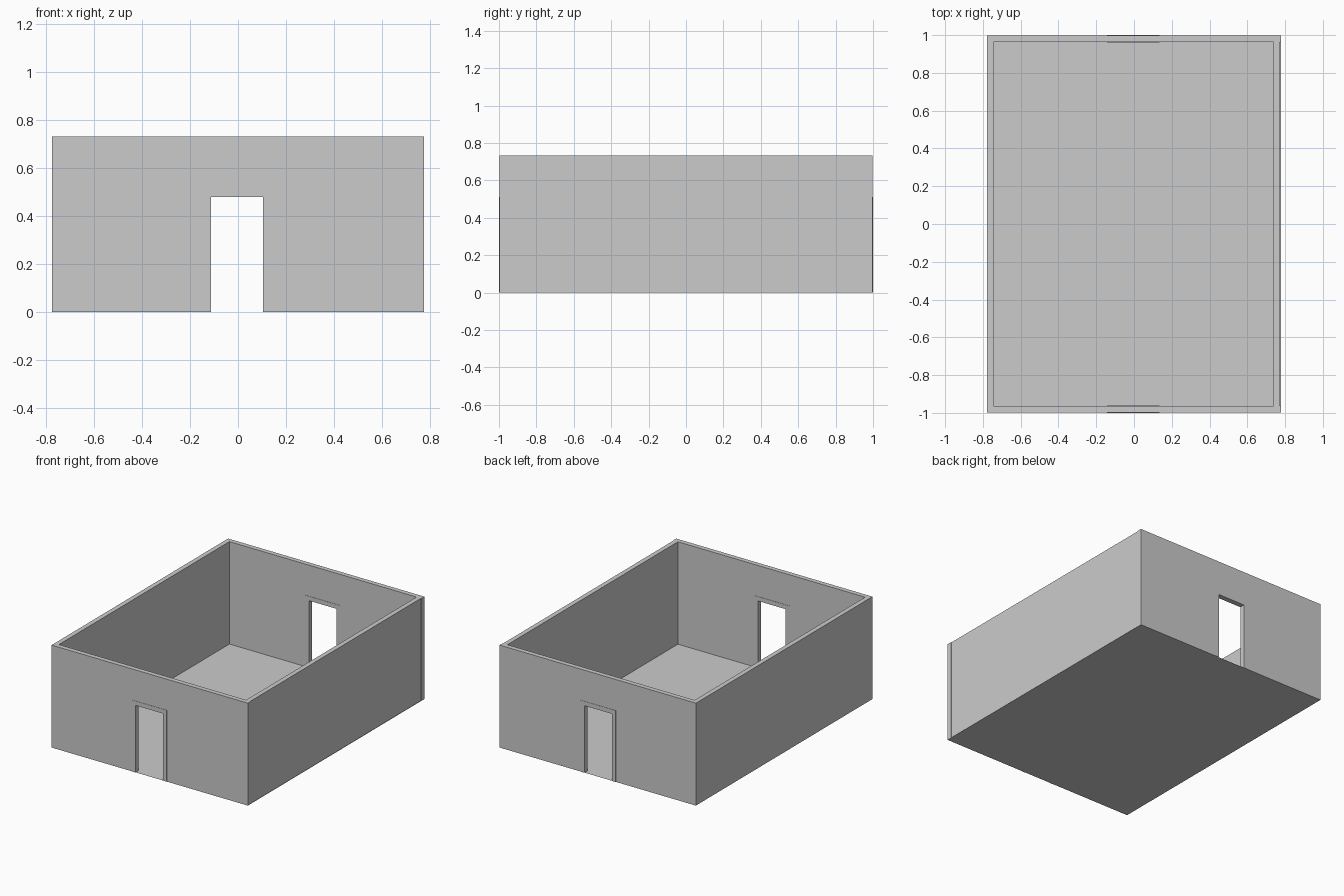
import bpy
import bmesh
from mathutils import Vector

if "Cube" in bpy.data.objects:
    bpy.data.objects.remove(bpy.data.objects["Cube"])

HALF_X, HALF_Y, HEIGHT = 0.777, 0.998, 0.733
THICK = 0.034
DOOR_X, DOOR_W, DOOR_H = -0.004, 0.109, 0.48   # centre, half width, height
TRIM = 0.031
PROUD = 0.002                                  # how far trim stands off the wall


def finish(name, bm):
    bmesh.ops.recalc_face_normals(bm, faces=bm.faces)
    mesh = bpy.data.meshes.new(name)
    bm.to_mesh(mesh)
    bm.free()
    obj = bpy.data.objects.new(name, mesh)
    bpy.context.collection.objects.link(obj)
    return obj


def arch(name, outer, top, y0, y1):
    """Extrude an upside-down U around the doorway from y0 to y1."""
    left, right = outer
    a, b = DOOR_X - DOOR_W, DOOR_X + DOOR_W
    profile = [(left, 0), (a, 0), (a, DOOR_H), (b, DOOR_H),
               (b, 0), (right, 0), (right, top), (left, top)]
    bm = bmesh.new()
    face = bm.faces.new([bm.verts.new((x, y0, z)) for x, z in profile])
    new = bmesh.ops.extrude_face_region(bm, geom=[face])["geom"]
    verts = [g for g in new if isinstance(g, bmesh.types.BMVert)]
    bmesh.ops.translate(bm, verts=verts, vec=Vector((0, y1 - y0, 0)))
    return finish(name, bm)


def box(name, lo, hi):
    bm = bmesh.new()
    bmesh.ops.create_cube(bm, size=1)
    for v in bm.verts:
        v.co = [lo[i] if v.co[i] < 0 else hi[i] for i in range(3)]
    return finish(name, bm)


# End walls with doorways and their slightly proud frames
for side, y0 in (("front", -HALF_Y), ("back", HALF_Y - THICK)):
    arch(side + "_wall", (-HALF_X, HALF_X), HEIGHT, y0, y0 + THICK)
    arch(side + "_door_frame",
         (DOOR_X - DOOR_W - TRIM, DOOR_X + DOOR_W + TRIM), DOOR_H + TRIM,
         y0 - PROUD, y0 + THICK + PROUD)

# Side walls fitted between the end walls, the right one set in a little
inner_y = HALF_Y - THICK
box("left_wall", (-HALF_X, -inner_y, 0), (-HALF_X + THICK, inner_y, HEIGHT))
box("right_wall", (0.739, -inner_y, 0), (0.773, inner_y, HEIGHT))

# Thin floor sheet
bm = bmesh.new()
bm.faces.new([bm.verts.new((sx * HALF_X, sy * HALF_Y, 0))
              for sx, sy in ((-1, -1), (1, -1), (1, 1), (-1, 1))])
finish("floor", bm)
